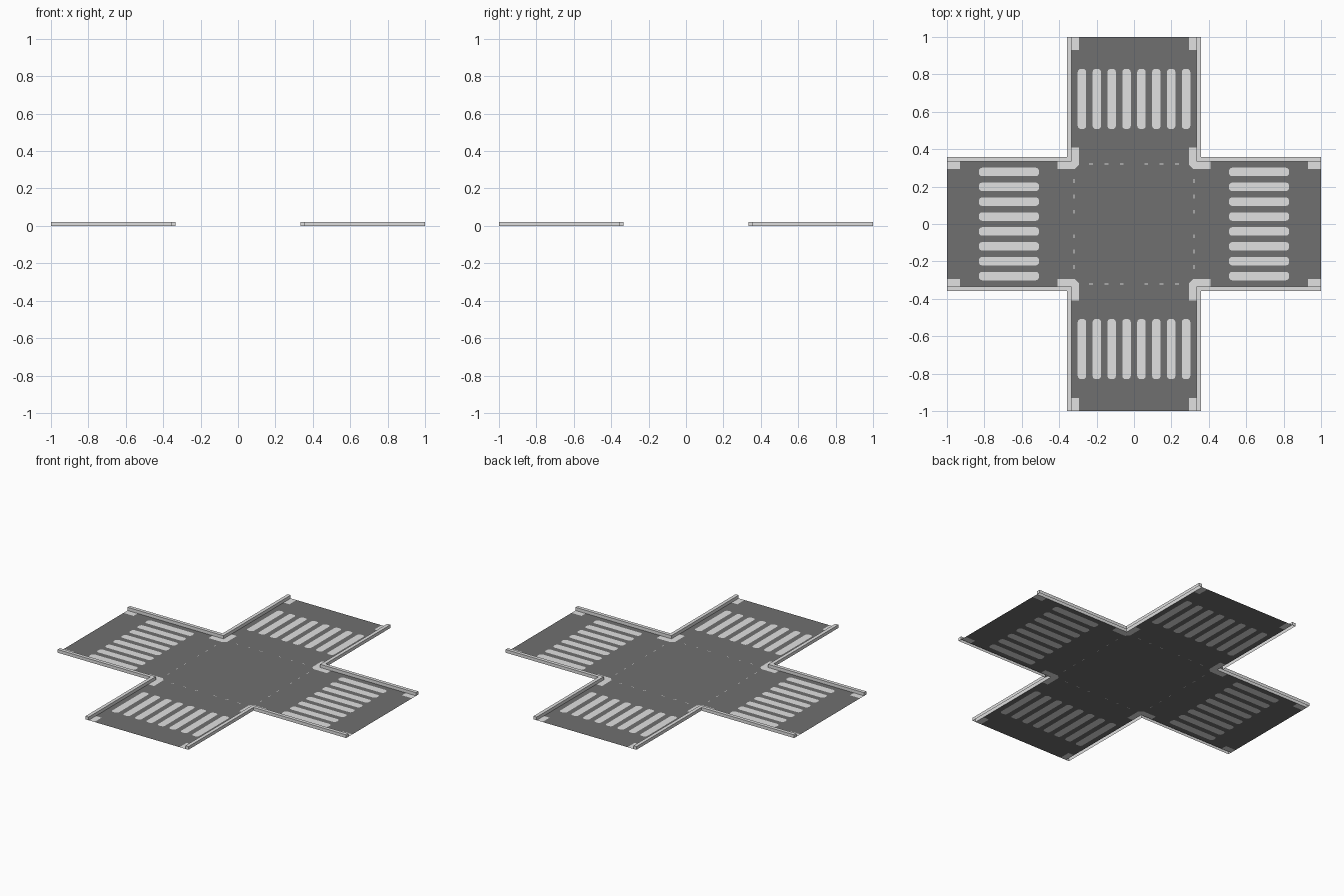
import bpy, bmesh, math
from mathutils import Vector
from mathutils.geometry import delaunay_2d_cdt

if "Cube" in bpy.data.objects:
    bpy.data.objects.remove(bpy.data.objects["Cube"])

R = 0.335      # half width of the road
C = 0.357      # outer edge of the kerb
H = 0.02       # kerb height


def material(name, v):
    m = bpy.data.materials.new(name)
    m.diffuse_color = (v, v, v, 1)
    m.use_nodes = True
    m.node_tree.nodes["Principled BSDF"].inputs["Base Color"].default_value = m.diffuse_color
    return m


asphalt = material("asphalt_grey", 0.16)
paint = material("road_paint", 0.75)
concrete = material("kerb_concrete", 0.74)


def rotate(points, k):
    """Quarter-turn points k times with exact values."""
    for _ in range(k):
        points = [(-y, x) for x, y in points]
    return points


def rounded(x0, x1, y0, y1, r):
    """Rectangle outline with rounded corners."""
    pts = []
    corners = [(x1 - r, y1 - r), (x0 + r, y1 - r), (x0 + r, y0 + r), (x1 - r, y0 + r)]
    for i, (cx, cy) in enumerate(corners):
        for j in range(4):
            a = math.radians(90 * i + 30 * j)
            pts.append((cx + r * math.cos(a), cy + r * math.sin(a)))
    return pts


def rect(x0, x1, y0, y1):
    return [(x0, y0), (x1, y0), (x1, y1), (x0, y1)]


def add_object(name, bm, mats):
    me = bpy.data.meshes.new(name)
    bm.to_mesh(me)
    bm.free()
    for m in mats:
        me.materials.append(m)
    ob = bpy.data.objects.new(name, me)
    bpy.context.collection.objects.link(ob)
    return ob


# Outlines: the cross-shaped road first, then every painted mark
cross, marks = [], []
for k in range(4):
    cross += rotate([(R, R), (R, 1), (-R, 1)], k)
    # zebra crossing
    for i in range(8):
        x = (i - 3.5) * 0.0795
        marks.append(rotate(rounded(x - 0.0225, x + 0.0225, 0.508, 0.829, 0.016), k))
    # marks at the end of the arm
    for x0, x1 in ((-R, -0.295), (0.295, R)):
        marks.append(rotate(rect(x0, x1, 0.93, 1), k))
    # L-shaped mark at the inner corner
    marks.append(rotate([(0.295, 0.315), (0.315, 0.295), (0.41, 0.295), (0.41, R),
                         (R, R), (R, 0.41), (0.295, 0.41)], k))
    # small dashes along the edge of the junction
    for x in (0.065, 0.147, 0.23):
        for s in (-x, x):
            marks.append(rotate(rect(s - 0.01, s + 0.01, 0.319, 0.323), k))

# Road sheet, with the marks cut in as faces
points, loops = [], []
for outline in [cross] + marks:
    loops.append(list(range(len(points), len(points) + len(outline))))
    points += [Vector(p) for p in outline]
verts, _, faces, _, _, origins = delaunay_2d_cdt(points, [], loops, 1, 1e-5, True)
bm = bmesh.new()
bv = [bm.verts.new((v.x, v.y, 0)) for v in verts]
for f, src in zip(faces, origins):
    # leave out the notches between the arms
    cx = sum(verts[i].x for i in f) / len(f)
    cy = sum(verts[i].y for i in f) / len(f)
    if min(abs(cx), abs(cy)) > R:
        continue
    face = bm.faces.new([bv[i] for i in f])
    face.material_index = 1 if any(i > 0 for i in src) else 0
    face.normal_update()
    if face.normal.z < 0:
        face.normal_flip()
add_object("road", bm, [asphalt, paint])

# L-shaped kerbs around the four inner corners, open underneath
profile = [(R, R), (1, R), (1, C), (C, C), (C, 1), (R, 1)]
for k in range(4):
    bm = bmesh.new()
    pts = rotate(profile, k)
    low = [bm.verts.new((x, y, 0)) for x, y in pts]
    top = [bm.verts.new((x, y, H)) for x, y in pts]
    n = len(pts)
    for i in range(n):
        j = (i + 1) % n
        bm.faces.new((low[i], low[j], top[j], top[i]))
    # top surface as two mitred strips
    bm.faces.new((top[0], top[1], top[2], top[3]))
    bm.faces.new((top[0], top[3], top[4], top[5]))
    add_object(f"kerb_{k + 1}", bm, [concrete])
